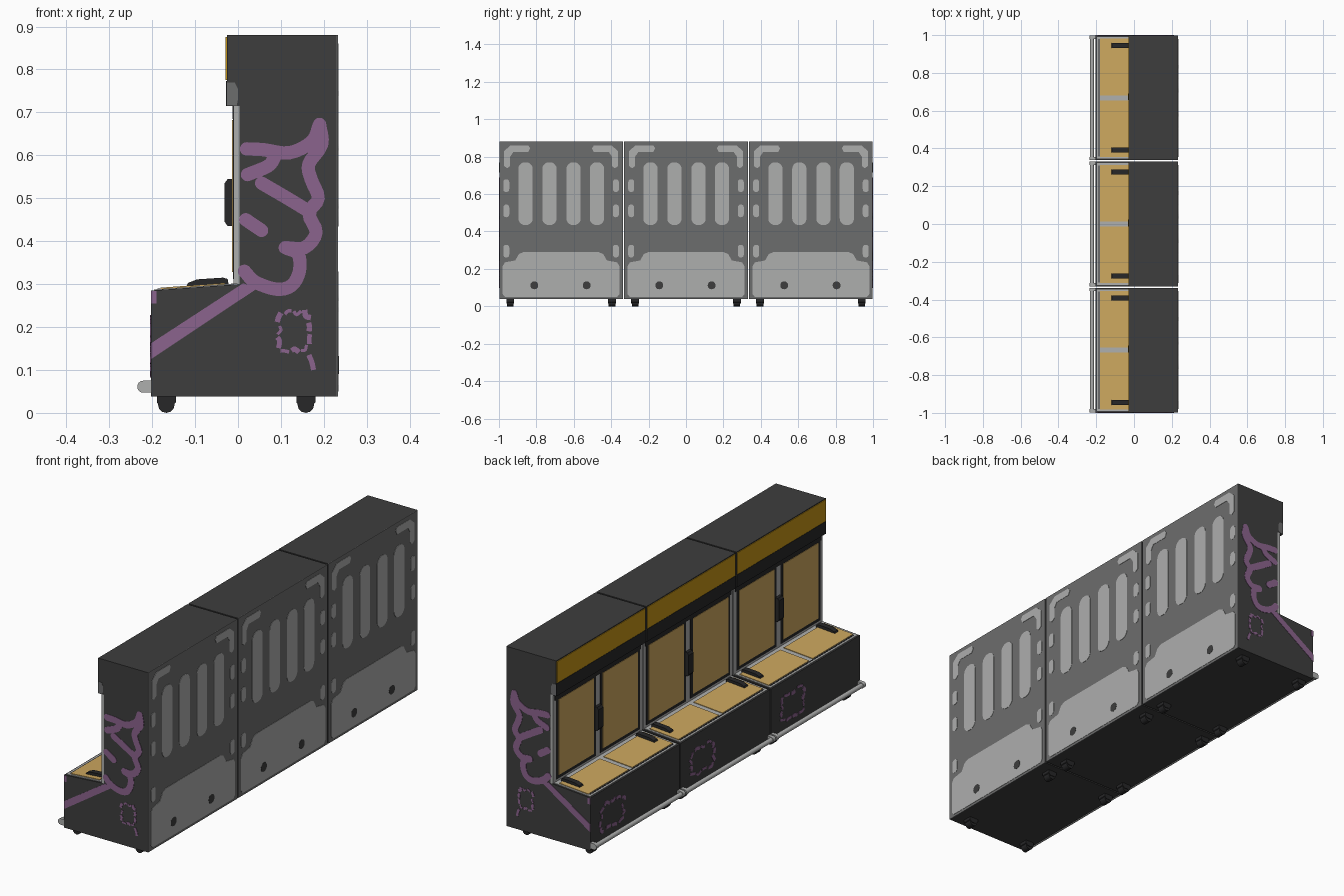
import bpy, bmesh, math, random
from mathutils import Vector

if "Cube" in bpy.data.objects:
    bpy.data.objects.remove(bpy.data.objects["Cube"])
random.seed(4)


def material(name, r, g, b):
    m = bpy.data.materials.new(name)
    m.diffuse_color = (r, g, b, 1)
    m.use_nodes = True
    m.node_tree.nodes["Principled BSDF"].inputs["Base Color"].default_value = m.diffuse_color
    return m


DARK = material("charcoal", 0.047, 0.047, 0.047)
BLACK = material("black", 0.02, 0.02, 0.021)
GREY = material("panel grey", 0.152, 0.153, 0.154)
LIGHT = material("light grey", 0.42, 0.425, 0.42)
PURPLE = material("purple", 0.26, 0.127, 0.27)
AMBER = material("amber glass", 0.61, 0.39, 0.115)
GOLD = material("gold sign", 0.56, 0.30, 0.008)


def finish(name, bm, mat, smooth=False):
    bmesh.ops.recalc_face_normals(bm, faces=bm.faces[:])
    me = bpy.data.meshes.new(name)
    bm.to_mesh(me)
    bm.free()
    me.materials.append(mat)
    ob = bpy.data.objects.new(name, me)
    bpy.context.collection.objects.link(ob)
    if smooth:
        bpy.context.view_layer.objects.active = ob
        ob.select_set(True)
        bpy.ops.object.shade_smooth_by_angle(angle=math.radians(40))
        ob.select_set(False)
    return ob


def prism(name, polys, axis, a0, a1, mat):
    """Extrude outlines from a0 to a1; axis 'y' takes (x,z) points, axis 'x' takes (y,z) points."""
    bm = bmesh.new()
    for poly in polys:
        bm.faces.new([bm.verts.new((p[0], a0, p[1]) if axis == 'y' else (a0, p[0], p[1])) for p in poly])
    bmesh.ops.remove_doubles(bm, verts=bm.verts[:], dist=1e-5)
    ext = bmesh.ops.extrude_face_region(bm, geom=bm.faces[:], use_keep_orig=True)
    move = Vector((0, a1 - a0, 0)) if axis == 'y' else Vector((a1 - a0, 0, 0))
    bmesh.ops.translate(bm, vec=move, verts=[v for v in ext["geom"] if isinstance(v, bmesh.types.BMVert)])
    return finish(name, bm, mat)


def rect(u0, u1, v0, v1):
    return [(u0, v0), (u1, v0), (u1, v1), (u0, v1)]


def box(name, x0, x1, y0, y1, z0, z1, mat):
    return prism(name, [rect(x0, x1, z0, z1)], 'y', y0, y1, mat)


def pill(u, v, w, h, r, n=5):
    pts = []
    for k, (sx, sy) in enumerate([(1, 1), (-1, 1), (-1, -1), (1, -1)]):
        for i in range(n + 1):
            a = (k + i / n) * math.pi / 2
            pts.append((u + sx * (w / 2 - r) + r * math.cos(a), v + sy * (h / 2 - r) + r * math.sin(a)))
    return [p for i, p in enumerate(pts) if (Vector(p) - Vector(pts[i - 1])).length > 1e-5]


def rod(name, centre, r, length, mat, segs=14):
    bm = bmesh.new()
    bmesh.ops.create_cone(bm, cap_ends=True, segments=segs, radius1=r, radius2=r, depth=length)
    for v in bm.verts:
        v.co = Vector((v.co.x, v.co.z, v.co.y)) + Vector(centre)
    return finish(name, bm, mat, True)


def ribbon(points, w, cap=True):
    """Smooth stroke of constant width as a list of quads with round ends."""
    p = [Vector(q) for q in points]
    p = [2 * p[0] - p[1]] + p + [2 * p[-1] - p[-2]]
    line = []
    for i in range(1, len(p) - 2):
        for s in range(4):
            t = s / 4
            line.append(0.5 * (2 * p[i] + (p[i+1] - p[i-1]) * t + (2*p[i-1] - 5*p[i] + 4*p[i+1] - p[i+2]) * t*t
                               + (3*p[i] - p[i-1] - 3*p[i+1] + p[i+2]) * t**3))
    line.append(p[-2])
    sides = []
    for i, q in enumerate(line):
        d = (line[min(i + 1, len(line) - 1)] - line[max(i - 1, 0)]).normalized()
        n = Vector((-d.y, d.x)) * w / 2
        sides.append((q + n, q - n))
    polys = [[a[0], a[1], b[1], b[0]] for a, b in zip(sides, sides[1:])]
    if cap:
        polys += [pill(q.x, q.y, w, w, w / 2) for q in (line[0], line[-1])]
    return polys


def broken_ring(u, v, ru, rv, w, n):
    """Ragged dashed ring of short strokes."""
    polys = []
    for i in range(n):
        pts = []
        for k in range(3):
            a = 2 * math.pi * (i + k * 0.38) / n
            f = random.uniform(0.86, 1.1) * (1 + 0.13 * math.cos(4 * a + math.pi))
            pts.append((u + ru * f * math.cos(a), v + rv * f * math.sin(a)))
        polys += ribbon(pts, w * random.uniform(0.7, 1.3), False)
    return polys


def top(x):
    return 0.285 + (x + 0.203) * 0.074


def slab(name, x0, x1, y0, y1, h0, h1, mat):
    """Plate lying on the sloping chest top."""
    return prism(name, [[(x0, top(x0) + h0), (x1, top(x1) + h0), (x1, top(x1) + h1), (x0, top(x0) + h1)]],
                 'y', y0, y1, mat)


H = 0.3303
BODY = [(-0.203, 0.038), (0.23, 0.038), (0.23, 0.88), (-0.026, 0.88), (-0.026, 0.715), (0.004, 0.715),
        (0.004, 0.30), (-0.203, 0.285)]

for n, c in enumerate((-0.668, 0, 0.668), 1):
    tag = f"_{n}"
    prism("cabinet_body" + tag, [BODY], 'y', c - H, c + H, DARK)

    # illuminated header and the black strip below it
    box("header_sign" + tag, -0.029, -0.026, c - H + 0.004, c + H - 0.004, 0.775, 0.876, GOLD)
    box("header_strip" + tag, -0.028, -0.026, c - H, c + H, 0.715, 0.773, BLACK)

    # upper doors: light frame, black gasket, amber glass, handles
    box("door_frame" + tag, -0.010, 0.004, c - H, c + H, 0.30, 0.715, LIGHT)
    box("door_top_rail" + tag, -0.0125, -0.010, c - H + 0.012, c + H - 0.012, 0.685, 0.715, BLACK)
    for s in (-1, 1):
        m = c + s * 0.163
        box("door_gasket" + tag, -0.012, -0.010, m - 0.147, m + 0.147, 0.312, 0.70, BLACK)
        box("door_glass" + tag, -0.014, -0.012, m - 0.130, m + 0.130, 0.328, 0.682, AMBER)
        # chest lids and their grips
        slab("chest_lid" + tag, -0.180, -0.030, m - 0.150, m + 0.150, 0.001, 0.005, AMBER)
        g = c + s * 0.276
        prism("lid_grip" + tag, [[(-0.122, 0.291), (-0.116, 0.303), (-0.095, 0.311), (-0.035, 0.315),
                                  (-0.024, 0.312), (-0.022, 0.299)]], 'y', g - 0.013, g + 0.013, BLACK)
    prism("door_handle" + tag, [[(-0.010, 0.435), (-0.024, 0.435), (-0.031, 0.445), (-0.031, 0.535),
                                 (-0.024, 0.545), (-0.010, 0.545)]], 'y', c - 0.012, c + 0.024, BLACK)

    # chest rim with a black inner gap
    slab("chest_rim" + tag, -0.196, -0.010, c - H + 0.008, c + H - 0.008, -0.004, 0.002, LIGHT)
    slab("chest_rim_gap" + tag, -0.187, -0.182, c - H + 0.02, c + H - 0.02, 0, 0.003, BLACK)

    # bumper rail with brackets
    rod("bumper_rail" + tag, (-0.222, c, 0.061), 0.011, 2 * H, LIGHT)
    for s in (-1, 1):
        rod("bumper_end" + tag, (-0.221, c + s * (H - 0.009), 0.061), 0.014, 0.018, LIGHT)
        b = c + s * (H - 0.009)
        box("bumper_bracket" + tag, -0.221, -0.202, b - 0.009, b + 0.009, 0.047, 0.075, LIGHT)

    # casters
    for x in (-0.167, 0.158):
        for s in (-1, 1):
            y = c + s * 0.272
            rod("caster_wheel" + tag, (x, y, 0.0195), 0.0195, 0.036, BLACK, 12)
            prism("caster_fork" + tag, [[(x - 0.022, 0.039), (x - 0.022, 0.024), (x - 0.012, 0.014),
                                         (x + 0.012, 0.014), (x + 0.022, 0.024), (x + 0.022, 0.039)]],
                  'y', y - 0.021, y + 0.021, BLACK)

    # rear panel with slots, lower cover, corner brackets and side marks
    box("rear_panel" + tag, 0.23, 0.233, c - H, c + H, 0.038, 0.88, GREY)
    marks = [pill(c + o, 0.602, 0.076, 0.335, 0.034) for o in (-0.19, -0.062, 0.067, 0.192)]
    marks.append([(c + u, v) for u, v in [(-0.30, 0.05), (0.30, 0.05), (0.312, 0.065), (0.312, 0.215),
                  (0.30, 0.235), (0.245, 0.245), (0.225, 0.28), (0.20, 0.29), (-0.20, 0.29), (-0.225, 0.28),
                  (-0.245, 0.245), (-0.30, 0.235), (-0.312, 0.215), (-0.312, 0.065)]])
    for s in (-1, 1):
        marks += [pill(c + s * 0.293, z, 0.032, 0.068, 0.015) for z in (0.645, 0.51, 0.295)]
        marks.append([(c + s * u, v) for u, v in [(0.305, 0.75), (0.305, 0.83), (0.27, 0.86), (0.175, 0.86),
                      (0.165, 0.845), (0.175, 0.825), (0.255, 0.825), (0.272, 0.80), (0.272, 0.75), (0.288, 0.738)]])
    prism("rear_light_markings" + tag, marks, 'x', 0.233, 0.2345, LIGHT)
    prism("rear_plugs" + tag, [pill(c + o, 0.112, 0.042, 0.042, 0.02) for o in (-0.143, 0.137)],
          'x', 0.233, 0.2352, DARK)

    # ragged ring painted on the chest front
    prism("chest_front_ring" + tag, broken_ring(c + 0.17, 0.155, 0.095, 0.065, 0.014, 13),
          'x', -0.2045, -0.203, PURPLE)

# painted artwork on both end walls: diagonal stripe, creature outline, ragged ring
art = [[(-0.203, 0.125), (-0.203, 0.162), (0.012, 0.302), (0.045, 0.290)]]
for path in ([(0.015, 0.33), (0.04, 0.305), (0.09, 0.288), (0.125, 0.297), (0.143, 0.33), (0.14, 0.37), (0.11, 0.385)],
             [(0.11, 0.385), (0.155, 0.385), (0.182, 0.42), (0.165, 0.465), (0.187, 0.50), (0.17, 0.545),
              (0.165, 0.58), (0.195, 0.625), (0.19, 0.672)],
             [(0.19, 0.672), (0.172, 0.632), (0.12, 0.606), (0.06, 0.613), (0.02, 0.615)],
             [(0.055, 0.535), (0.11, 0.503), (0.168, 0.468)],
             [(0.085, 0.595), (0.07, 0.575), (0.022, 0.555)],
             [(0.018, 0.45), (0.055, 0.425)]):
    art += ribbon(path, 0.031)
art += broken_ring(0.13, 0.19, 0.04, 0.05, 0.010, 11)
art += ribbon([(0.165, 0.135), (0.172, 0.118), (0.176, 0.10)], 0.012, False)
art.append(rect(-0.203, -0.19, 0.255, 0.284))
for s in (-1, 1):
    prism("end_artwork", art, 'y', s * 0.998, s * 1.0, PURPLE)
    prism("header_end_mark", [[(-0.026, 0.716), (-0.003, 0.716), (0.0, 0.73), (0.0, 0.755), (-0.008, 0.77),
                               (-0.026, 0.77)]], 'y', s * 0.998, s * 0.9995, GREY)
